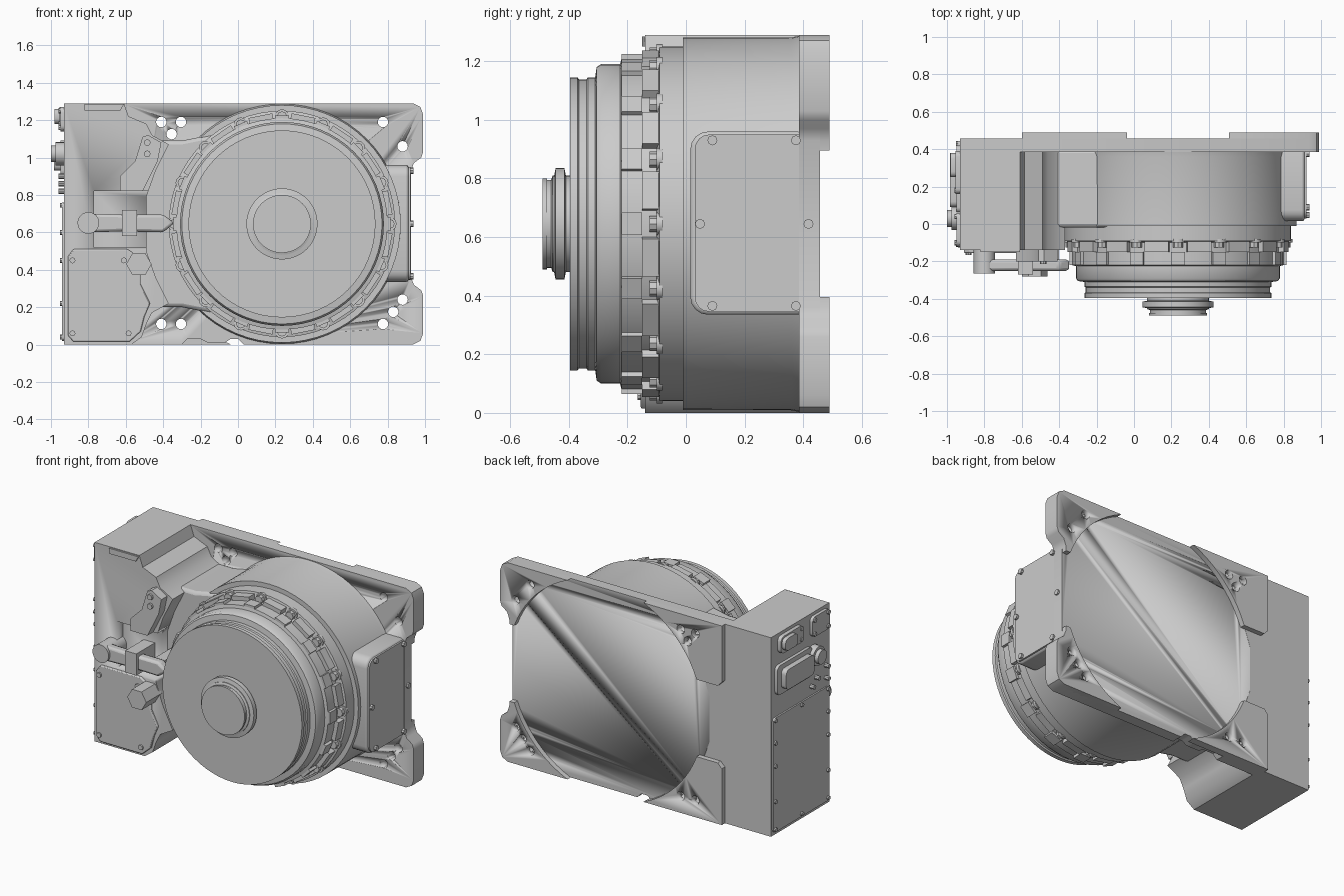
import bpy, bmesh
from math import sin, cos, pi, sqrt, atan2
from mathutils import Vector

if "Cube" in bpy.data.objects:
    bpy.data.objects.remove(bpy.data.objects["Cube"])

CX, CZ, H = 0.235, 0.645, 1.29


def finish(name, bm, bevel=0.0, angle=35):
    bmesh.ops.remove_doubles(bm, verts=bm.verts, dist=1e-5)
    bmesh.ops.recalc_face_normals(bm, faces=bm.faces)
    me = bpy.data.meshes.new(name)
    bm.to_mesh(me)
    bm.free()
    ob = bpy.data.objects.new(name, me)
    bpy.context.collection.objects.link(ob)
    if bevel:
        m = ob.modifiers.new("bevel", 'BEVEL')
        m.width, m.segments, m.limit_method = bevel, 2, 'ANGLE'
        m.angle_limit = 0.6
    bpy.ops.object.select_all(action='DESELECT')
    ob.select_set(True)
    bpy.context.view_layer.objects.active = ob
    bpy.ops.object.shade_smooth_by_angle(angle=angle * pi / 180)
    return ob


def extrude(bm, pts, a, b, axis='y'):
    """Prism: (u, v) is (x, z) for axis y, (y, z) for axis x."""
    def at(u, v, w):
        return (u, w, v) if axis == 'y' else (w, u, v)
    lo = [bm.verts.new(at(u, v, a)) for u, v in pts]
    hi = [bm.verts.new(at(u, v, b)) for u, v in pts]
    bm.faces.new(lo)
    bm.faces.new(hi[::-1])
    n = len(pts)
    for i in range(n):
        j = (i + 1) % n
        bm.faces.new((lo[i], hi[i], hi[j], lo[j]))


def prism(name, pts, a, b, axis='y', bevel=0.0):
    bm = bmesh.new()
    extrude(bm, pts, a, b, axis)
    return finish(name, bm, bevel)


def circle(u, v, r, n=16):
    return [(u + r * cos(2 * pi * i / n), v + r * sin(2 * pi * i / n)) for i in range(n)]


def rrect(u0, u1, v0, v1, r, n=4):
    pts = []
    for k, (cu, cv) in enumerate([(u1 - r, v1 - r), (u0 + r, v1 - r), (u0 + r, v0 + r), (u1 - r, v0 + r)]):
        pts += [(cu + r * cos((k + i / n) * pi / 2), cv + r * sin((k + i / n) * pi / 2)) for i in range(n + 1)]
    return pts


def studs(name, centres, r, a, b, axis='y', n=8):
    bm = bmesh.new()
    for u, v in centres:
        extrude(bm, circle(u, v, r, n), a, b, axis)
    return finish(name, bm)


def lathe(name, prof, n=64):
    """Turn (radius, y) profile around the drum axis."""
    bm = bmesh.new()
    vs = [bm.verts.new((CX + r, y, CZ)) for r, y in prof]
    es = [bm.edges.new(p) for p in zip(vs, vs[1:])]
    bmesh.ops.spin(bm, geom=vs + es, cent=(CX, 0, CZ), axis=(0, 1, 0), angle=2 * pi, steps=n)
    return finish(name, bm)


def cut(ob, cutter):
    m = ob.modifiers.new("cut", 'BOOLEAN')
    m.operation, m.object, m.solver = 'DIFFERENCE', cutter, 'EXACT'


def flip(pts):
    return [(x, H - z) for x, z in pts]


# mounting plate with corner ears
ear = [(0.925, 0.93), (0.94, 0.97), (0.98, 1.0), (0.99, 1.03), (0.99, 1.23), (0.975, 1.27), (0.935, H)]
notch = [(-0.3, 0), (-0.27, 0.03), (-0.2, 0.03), (-0.16, 0.01), (-0.07, 0.01), (-0.04, 0.03), (0.0, 0.03), (0.03, 0)]
plate = prism("mounting_plate", [(-0.62, 0)] + notch + flip(ear)[::-1] + ear + [(-0.62, H)], 0.385, 0.457)

# raised corner pads on the back, cut to an arc around the drum
R = 0.70
def arc(p, q, n=10):
    a, b = (atan2(z - CZ, x - CX) for x, z in (p, q))
    return [(CX + R * cos(a + (b - a) * i / n), CZ + R * sin(a + (b - a) * i / n)) for i in range(n + 1)]

dx, dz = sqrt(R * R - CZ * CZ), 0.25
ax = sqrt(R * R - dz * dz)
pad_r = arc((CX + dx, H), (CX + ax, CZ + dz)) + [(0.922, 0.895)] + ear
pad_l = arc((CX - dx, H), (CX - ax, CZ + dz)) + [(-0.57, 0.895), (-0.6, 0.925), (-0.6, H)]
pads = [prism("pad_" + n, p, 0.44, 0.49) for n, p in
        (("top_right", pad_r), ("top_left", pad_l), ("bottom_right", flip(pad_r)), ("bottom_left", flip(pad_l)))]

holes = studs("hole_cutter", [(-0.41, 1.19), (-0.305, 1.19), (-0.355, 1.125), (0.775, 1.19), (0.88, 1.06),
              (-0.41, 0.11), (-0.305, 0.11), (0.775, 0.11), (0.83, 0.175), (0.88, 0.24)], 0.028, 0.3, 0.6, n=16)
holes.hide_render = True
holes.hide_set(True)
for ob in [plate] + pads:
    cut(ob, holes)

# control box on the left, its right side hugging the drum
side = [(-0.57, 0.0), (-0.515, 0.04), (-0.49, 0.11), (-0.46, 0.17), (-0.37, 0.22), (-0.44, 0.36), (-0.49, 0.5)]
box = prism("control_box", [(-0.93, 0)] + side + flip(side)[::-1][:-2] + [(-0.585, 1.22), (-0.61, H), (-0.93, H)],
            -0.14, 0.458)
pocket = prism("pocket_cutter", [(-0.77, 0.52), (-0.40, 0.52), (-0.40, 0.82), (-0.77, 0.82)], -0.3, -0.08)
pocket.hide_render = True
pocket.hide_set(True)
cut(box, pocket)
prism("neck", [(-0.6, 0.2), (-0.3, 0.2), (0.2, 0.1), (0.2, 1.19), (-0.3, 1.09), (-0.6, 1.09)], -0.02, 0.4, bevel=0.02)
prism("box_top_lip", [(-0.82, 1.25), (-0.63, 1.25), (-0.61, 1.285), (-0.82, 1.285)], -0.15, -0.1)

# drum housing with stepped front, and its sloped root at the plate
lathe("drum", [(0, 0.4), (0.645, 0.4), (0.636, 0.36), (0.635, -0.01), (0.605, -0.01), (0.605, -0.09), (0.565, -0.1),
               (0.565, -0.22), (0.545, -0.225), (0.545, -0.29), (0.535, -0.305), (0.5, -0.31), (0.5, -0.335),
               (0.493, -0.34), (0.493, -0.365), (0.5, -0.37), (0.5, -0.395), (0, -0.395)])
lathe("shaft_hub", [(0, -0.38), (0.165, -0.38), (0.165, -0.41), (0.19, -0.415), (0.19, -0.445), (0.165, -0.45),
                    (0.165, -0.455), (0.15, -0.46), (0.15, -0.475), (0.155, -0.475), (0.155, -0.49), (0, -0.49)], 48)

# bolts, bolt pockets and spacer blocks around the drum
def around(name, r0, r1, half, y0, y1, shift, bevel=0):
    bm = bmesh.new()
    for k in range(16):
        a = (k + shift) * pi / 8
        u, t = Vector((cos(a), sin(a))), Vector((-sin(a), cos(a)))
        c = Vector((CX, CZ))
        extrude(bm, [tuple(c + u * r + t * s) for r, s in
                     ((r0, -half), (r1, -half), (r1, half), (r0, half))], y0, y1)
    return finish(name, bm, bevel)

around("spacer_blocks", 0.55, 0.59, 0.065, -0.15, -0.085, 0.5)
around("bolt_pocket_lips_a", 0.55, 0.58, 0.038, -0.22, -0.15, 0)
studs("drum_bolts", [(CX + 0.575 * cos(k * pi / 8), CZ + 0.575 * sin(k * pi / 8)) for k in range(16)],
      0.027, -0.125, -0.08)
studs("drum_bolt_washers", [(CX + 0.575 * cos(k * pi / 8), CZ + 0.575 * sin(k * pi / 8)) for k in range(16)],
      0.038, -0.1, -0.08, n=12)

# terminal box on the right
prism("terminal_box", rrect(0.015, 0.44, 0.335, 0.96, 0.06), 0.6, 0.912, 'x', 0.012)
prism("terminal_cover", rrect(0.03, 0.435, 0.345, 0.95, 0.05), 0.905, 0.922, 'x')
studs("terminal_bolts", [(y, z) for y in (0.09, 0.375) for z in (0.365, 0.93)] + [(0.048, CZ), (0.418, CZ)],
      0.017, 0.91, 0.937, 'x')

# front cover, release arm and brackets on the control box
prism("front_cover", [(-0.91, 0.05), (-0.88, 0.015), (-0.58, 0.015), (-0.52, 0.07), (-0.5, 0.15), (-0.47, 0.22),
                      (-0.52, 0.32), (-0.52, 0.46), (-0.59, 0.51), (-0.88, 0.51), (-0.91, 0.47)], -0.155, -0.13, bevel=0.006)
studs("front_cover_bolts", [(-0.885, 0.45), (-0.61, 0.45), (-0.885, 0.06), (-0.585, 0.06)], 0.016, -0.165, -0.14)
prism("arm_pivot", circle(-0.8, 0.65, 0.058, 24), -0.265, -0.07)
prism("release_arm", [(-0.8, 0.7), (-0.8, 0.6), (-0.62, 0.605), (-0.4, 0.6), (-0.34, 0.65), (-0.4, 0.695), (-0.62, 0.695)],
      -0.25, -0.19, bevel=0.015)
prism("arm_bracket", [(-0.62, 0.58), (-0.54, 0.58), (-0.54, 0.72), (-0.62, 0.72)], -0.27, -0.06)
prism("arm_guide", [(-0.47, 0.62), (-0.4, 0.62), (-0.4, 0.68), (-0.47, 0.68)], -0.2, 0.0)
prism("hex_plug", circle(-0.53, 0.43, 0.068, 6), -0.28, -0.12)
prism("upper_bracket", [(-0.63, 0.82), (-0.63, 0.9), (-0.55, 0.98), (-0.51, 1.11), (-0.48, 1.12), (-0.41, 1.08),
                        (-0.43, 0.98), (-0.51, 0.82)], -0.2, -0.1)
studs("upper_bracket_bolts", [(-0.485, 1.08), (-0.485, 1.02)], 0.018, -0.215, -0.19)

# side panel and connectors on the left end
prism("side_panel", rrect(-0.125, 0.445, 0.02, 0.76, 0.02), -0.94, -0.92, 'x')
studs("side_panel_bolts", [(y, z) for y in (-0.11, 0.43) for z in (0.04, 0.22, 0.45, 0.6, 0.745)]
      + [(0.16, 0.04), (0.16, 0.745)], 0.013, -0.952, -0.92, 'x')
for name, y0, y1, z0, z1, depth in (("side_socket_rear", 0.16, 0.39, 1.16, 1.27, 0.025),
                                    ("side_socket_rear_cap", 0.25, 0.38, 1.18, 1.26, 0.05),
                                    ("side_socket_front", -0.12, 0.06, 1.14, 1.27, 0.02),
                                    ("side_connector_base", 0.06, 0.42, 0.9, 1.09, 0.02),
                                    ("side_connector", 0.09, 0.38, 0.93, 1.06, 0.055)):
    prism(name, rrect(y0, y1, z0, z1, 0.03), -0.93 - depth, -0.92, 'x')
studs("round_connector", [(0.03, 1.02)], 0.062, -0.975, -0.92, 'x', 24)
studs("round_connector_tip", [(0.03, 1.02)], 0.045, -1.0, -0.92, 'x', 24)
studs("side_socket_bolts", [(-0.1, 1.25), (0.04, 1.16), (-0.1, 1.16), (0.04, 1.25), (0.18, 1.25), (0.18, 1.18),
                            (-0.1, 0.9), (0.0, 0.86), (0.05, 0.82), (-0.1, 0.82)], 0.014, -0.96, -0.92, 'x')
